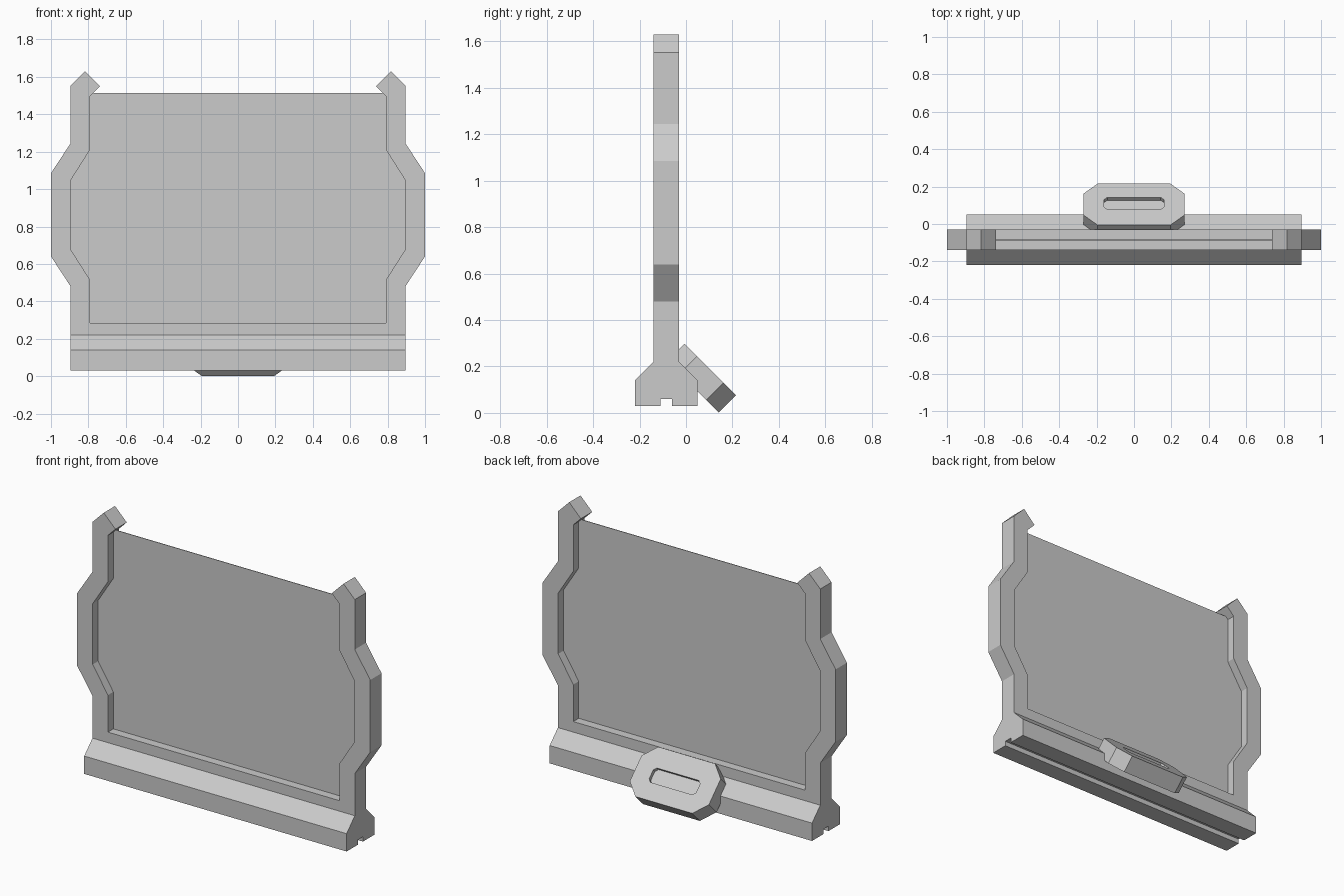
import bpy, bmesh
from math import radians
from mathutils import Matrix, Vector

cube = bpy.data.objects.get("Cube")
if cube:
    bpy.data.objects.remove(cube)

grey = bpy.data.materials.new("plain grey")
grey.use_nodes = True
COLOUR = (0.6, 0.6, 0.6, 1)
grey.diffuse_color = COLOUR
grey.node_tree.nodes["Principled BSDF"].inputs["Base Color"].default_value = COLOUR


def loft(name, rings, matrix=Matrix()):
    """Join equal-length rings with quads and cap both ends."""
    bm = bmesh.new()
    loops = [[bm.verts.new(p) for p in ring] for ring in rings]
    n = len(loops[0])
    for a, b in zip(loops, loops[1:]):
        for i in range(n):
            j = (i + 1) % n
            bm.faces.new((a[i], a[j], b[j], b[i]))
    bm.faces.new(loops[0][::-1])
    bm.faces.new(loops[-1])
    bmesh.ops.recalc_face_normals(bm, faces=bm.faces)
    bm.transform(matrix)
    mesh = bpy.data.meshes.new(name)
    bm.to_mesh(mesh)
    bm.free()
    mesh.materials.append(grey)
    obj = bpy.data.objects.new(name, mesh)
    bpy.context.collection.objects.link(obj)
    return obj


def mirrored(half):
    """Close a left-hand outline with its right-hand mirror image."""
    return half + [(-x, z) for x, z in reversed(half)]


def upright(name, outline, y, thickness):
    return loft(name, [[(x, y + s * thickness / 2, z) for x, z in outline]
                       for s in (-1, 1)])


def octagon(hx, hy, cut, z, oy=0):
    """Rectangle with cut corners."""
    quarter = [(hx, hy - cut), (hx - cut, hy)]
    half = quarter + [(-x, y) for x, y in reversed(quarter)]
    return [(x, y + oy, z) for x, y in half + [(-x, -y) for x, y in half]]


MID_Y = -0.085
HALF = 0.895

# Side frame: bulging outline with hooked tips, joined by a bottom rail
outer = [(HALF, 0.22), (HALF, 0.48), (1, 0.64), (1, 1.085), (HALF, 1.245),
         (HALF, 1.553), (0.818, 1.63), (0.738, 1.55)]
inner = [(0.79, 0.285), (0.79, 0.513), (0.893, 0.675), (0.893, 1.05), (0.79, 1.212)]
upright("frame", mirrored(outer + [(0.79, 1.498)] + inner[::-1]), MID_Y, 0.11)

# Thin panel filling the frame
upright("panel", mirrored(inner + [(0.79, 1.515)]), MID_Y, 0.004)

# Base bar with sloped shoulders and a groove underneath
section = [(0.135, 0.03), (0.135, 0.14), (0.055, 0.22)]
groove = [(0.025, 0.06), (0.025, 0.03)]
loft("base", [[(x, y + MID_Y, z) for y, z in mirrored(groove + section)]
              for x in (-HALF, HALF)])

# Tilted rear clip with a shallow slot
tilt = Matrix.Translation(Vector((0, 0.105, 0.187))) @ Matrix.Rotation(radians(-45), 4, "X")
loft("rear_clip", [octagon(0.27, 0.157, 0.076, -0.106),
                   octagon(0.27, 0.157, 0.076, 0),
                   octagon(0.16, 0.045, 0.017, 0, 0.008),
                   octagon(0.16, 0.045, 0.017, -0.022, 0.008)], tilt)
